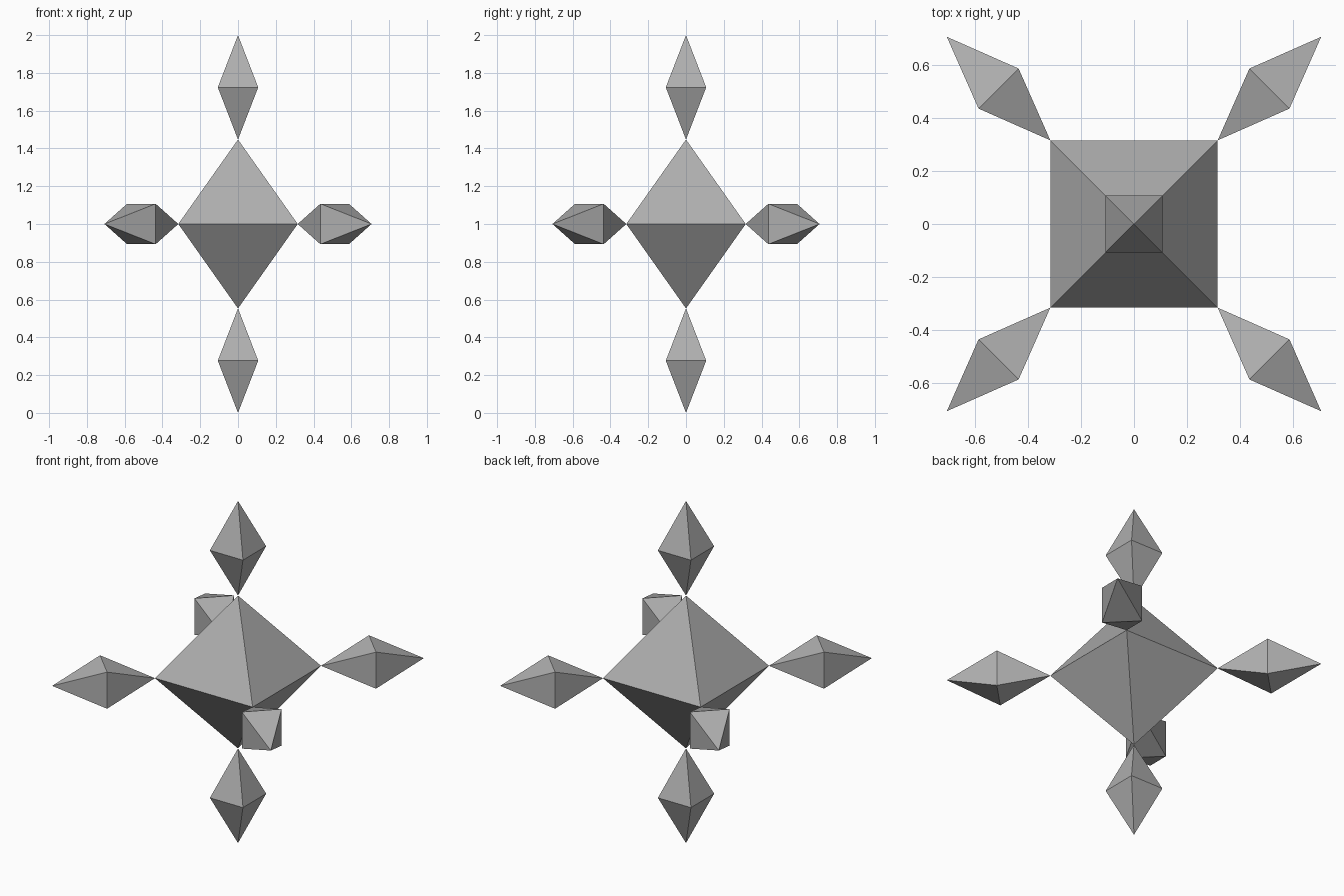
import bpy, bmesh, math
from mathutils import Vector, Euler

if "Cube" in bpy.data.objects:
    bpy.data.objects.remove(bpy.data.objects["Cube"])

CENTRE = Vector((0, 0, 1))
CORE = 0.447                  # centre-to-tip distance of the core
HALF = (1 - CORE) / 2         # half length of a shard

# Dark grey stone
stone = bpy.data.materials.new("dark_grey")
stone.diffuse_color = (0.43, 0.43, 0.43, 1)
stone.use_nodes = True
stone.node_tree.nodes["Principled BSDF"].inputs["Base Color"].default_value = stone.diffuse_color


def bipyramid(name, half_width, half_height, loc, rot=(0, 0, 0)):
    """Four-sided double pyramid with its tips on local z."""
    bm = bmesh.new()
    for x in (-1, 1):
        for y in (-1, 1):
            bm.verts.new((x * half_width, y * half_width, 0))
    for z in (-1, 1):
        bm.verts.new((0, 0, z * half_height))
    bmesh.ops.convex_hull(bm, input=bm.verts[:])
    bmesh.ops.recalc_face_normals(bm, faces=bm.faces[:])
    mesh = bpy.data.meshes.new(name)
    bm.to_mesh(mesh)
    bm.free()
    mesh.materials.append(stone)
    ob = bpy.data.objects.new(name, mesh)
    ob.location, ob.rotation_euler = loc, rot
    bpy.context.collection.objects.link(ob)
    return ob


# Large central crystal
bipyramid("core_crystal", CORE / math.sqrt(2), CORE, CENTRE)

# Six shards pointing out from the core's tips
shards = {"top_shard": (0, 0, 0), "bottom_shard": (0, math.pi, 0)}
for i, side in enumerate(("back_right", "back_left", "front_left", "front_right")):
    shards[side + "_shard"] = (0, math.pi / 2, math.radians(45 + 90 * i))
for name, rot in shards.items():
    out = Euler(rot).to_matrix() @ Vector((0, 0, 1))
    bipyramid(name, 0.107, HALF, CENTRE + out * (CORE + HALF), rot)
